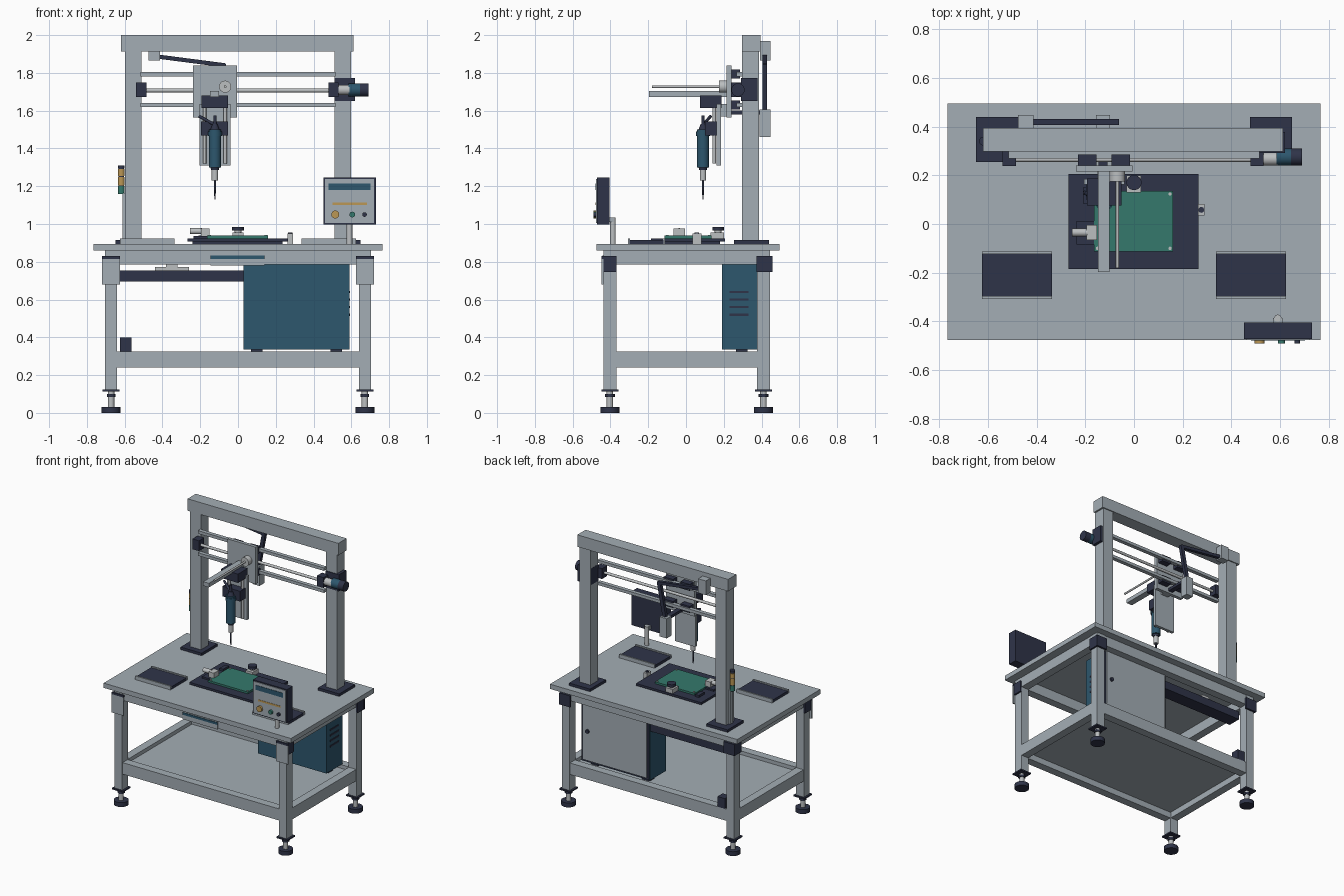
import bpy, bmesh, math
from mathutils import Vector, Matrix


def material(name, rgb):
    m = bpy.data.materials.new(name)
    m.diffuse_color = (*rgb, 1)
    return m


GREY = material("painted_grey", (0.37, 0.42, 0.46))
DARK = material("dark_navy", (0.028, 0.034, 0.066))
BLUE = material("steel_blue", (0.026, 0.095, 0.155))
GREEN = material("board_green", (0.035, 0.19, 0.15))
GOLD = material("amber", (0.50, 0.31, 0.09))
LIGHT = material("bare_metal", (0.50, 0.52, 0.53))


def add(name, bm, mat):
    me = bpy.data.meshes.new(name)
    bm.to_mesh(me)
    bm.free()
    me.materials.append(mat)
    ob = bpy.data.objects.new(name, me)
    bpy.context.collection.objects.link(ob)
    return ob


def box(name, x, y, z, mat):
    """Box from (min, max) ranges."""
    bm = bmesh.new()
    bmesh.ops.create_cube(bm, size=1)
    for v in bm.verts:
        v.co = [r[0] if c < 0 else r[1] for c, r in zip(v.co, (x, y, z))]
    return add(name, bm, mat)


def rod(name, a, b, r, mat, r2=None, seg=24):
    """Cylinder or cone between two points."""
    a, b = Vector(a), Vector(b)
    d = b - a
    bm = bmesh.new()
    bmesh.ops.create_cone(bm, cap_ends=True, segments=seg, radius1=r,
                          radius2=r if r2 is None else r2, depth=d.length)
    rot = Vector((0, 0, 1)).rotation_difference(d).to_matrix().to_4x4()
    bm.transform(Matrix.Translation((a + b) / 2) @ rot)
    for f in bm.faces:
        f.smooth = len(f.verts) == 4
    for e in bm.edges:
        e.smooth = all(f.smooth for f in e.link_faces)
    return add(name, bm, mat)


def bar(name, a, b, w, h, mat):
    """Rectangular link between two points in an xz plane."""
    a, b = Vector(a), Vector(b)
    d = b - a
    bm = bmesh.new()
    bmesh.ops.create_cube(bm, size=1)
    bm.transform(Matrix.Translation((a + b) / 2)
                 @ Matrix.Rotation(-math.atan2(d.z, d.x), 4, 'Y')
                 @ Matrix.Diagonal((d.length, w, h, 1)))
    return add(name, bm, mat)


def around(c, r):
    return (c - r, c + r)


# Table top, legs, levelling feet and corner brackets
box("table_top", (-0.765, 0.765), (-0.475, 0.495), (0.86, 0.895), GREY)
for sx in (-1, 1):
    for y0 in (-0.403, 0.41):
        x0 = sx * 0.672
        box("leg", around(x0, 0.032), around(y0, 0.034), (0.12, 0.86), GREY)
        box("foot_flange", around(x0, 0.045), around(y0, 0.045), (0.113, 0.123), DARK)
        rod("foot_stem", (x0, y0, 0.03), (x0, y0, 0.115), 0.017, LIGHT)
        rod("foot_nut", (x0, y0, 0.085), (x0, y0, 0.1), 0.026, DARK, seg=6)
        rod("foot_pad", (x0, y0, 0), (x0, y0, 0.032), 0.05, DARK)
        xs = sorted((sx * 0.704, sx * 0.716))
        box("side_bracket", xs, around(y0, 0.036), (0.745, 0.83), DARK)
        if y0 < 0:
            box("front_bracket", around(x0, 0.048), (-0.447, -0.437), (0.68, 0.815), GREY)
            box("front_bracket_cap", around(x0, 0.048), (-0.447, -0.436), (0.815, 0.83), DARK)
        else:
            box("rear_bracket", around(x0, 0.045), (0.444, 0.458), (0.745, 0.83), DARK)

# Upper and lower frame rails with the shelf panel
for z in ((0.785, 0.86), (0.24, 0.325)):
    for y0 in (-0.403, 0.41):
        box("long_rail", (-0.64, 0.64), around(y0, 0.03), z, GREY)
    for x0 in (-0.672, 0.672):
        box("short_rail", around(x0, 0.03), (-0.369, 0.376), z, GREY)
box("lower_shelf", (-0.645, 0.645), (-0.375, 0.382), (0.285, 0.298), GREY)
box("front_label", (-0.145, 0.14), (-0.438, -0.431), (0.78, 0.838), GREY)
box("front_label_stripe", (-0.145, 0.14), (-0.442, -0.436), (0.815, 0.832), BLUE)

# Control cabinet with rear door
box("cabinet", (0.03, 0.59), (0.19, 0.376), (0.335, 0.785), BLUE)
box("cabinet_seal", (0.035, 0.585), (0.374, 0.382), (0.34, 0.78), DARK)
box("cabinet_door", (0.05, 0.572), (0.38, 0.39), (0.352, 0.783), GREY)
rod("door_lock", (0.53, 0.388, 0.57), (0.53, 0.402, 0.57), 0.014, DARK)
for i in range(4):
    box("cabinet_vent", (0.589, 0.594), (0.23, 0.33), around(0.52 + i * 0.04, 0.006), DARK)
for x0 in (0.1, 0.52):
    box("cabinet_foot", around(x0, 0.03), (0.265, 0.325), (0.297, 0.336), DARK)

# Cable tray under the top and service box on the shelf
box("cable_tray", (-0.635, 0.03), (0.27, 0.37), (0.695, 0.755), DARK)
box("tray_module", (-0.44, -0.26), (0.29, 0.35), (0.755, 0.772), LIGHT)
box("tray_module_top", (-0.38, -0.32), (0.29, 0.35), (0.772, 0.786), LIGHT)
box("service_box", (-0.625, -0.565), (0.38, 0.44), (0.325, 0.40), DARK)

# Gantry columns, base plates and crossbeam
for sx in (-1, 1):
    box("gantry_column", around(sx * 0.555, 0.044), (0.297, 0.386), (0.91, 1.92), GREY)
    box("column_base", around(sx * 0.562, 0.086), (0.255, 0.44), (0.895, 0.914), DARK)
box("crossbeam", (-0.62, 0.612), (0.297, 0.394), (1.912, 2.0), GREY)

# Signal tower on the left column
box("tower_conduit", (-0.612, -0.598), (0.325, 0.355), (0.914, 1.165), GREY)
for z0, z1, m in ((1.16, 1.20, GREEN), (1.205, 1.25, GOLD), (1.255, 1.29, GOLD), (1.295, 1.31, DARK)):
    rod("tower_lamp", (-0.618, 0.34, z0), (-0.618, 0.34, z1), 0.018, m)
rod("tower_core", (-0.618, 0.34, 1.165), (-0.618, 0.34, 1.3), 0.015, DARK)

# Horizontal axis: guide rails, screw, bearings and motor
for z0 in (1.63, 1.793):
    box("guide_rail", (-0.515, 0.515), (0.268, 0.297), around(z0, 0.011), GREY)
    for x0 in (-0.192, -0.055):
        box("rail_slider", around(x0, 0.038), (0.236, 0.285), around(z0, 0.024), DARK)
rod("drive_screw", (-0.53, 0.265, 1.707), (0.56, 0.265, 1.707), 0.01, LIGHT)
for x0 in (-0.512, 0.505):
    box("screw_bearing", around(x0, 0.027), (0.238, 0.297), around(1.71, 0.038), DARK)
box("motor_mount", (0.51, 0.62), (0.292, 0.378), (1.65, 1.772), DARK)
rod("motor_coupling", (0.52, 0.267, 1.71), (0.59, 0.267, 1.71), 0.027, LIGHT)
rod("motor_body", (0.585, 0.275, 1.71), (0.65, 0.275, 1.71), 0.034, BLUE)
rod("motor_cap", (0.645, 0.275, 1.71), (0.69, 0.275, 1.71), 0.035, DARK)

# Carriage plate, cantilever arm and its screw
box("carriage_plate", (-0.238, -0.006), (0.215, 0.24), (1.565, 1.838), GREY)
box("cantilever_arm", (-0.147, -0.1), (-0.197, 0.216), (1.673, 1.703), GREY)
rod("arm_screw", (-0.068, -0.18, 1.727), (-0.068, 0.2, 1.727), 0.007, LIGHT)
rod("arm_coupling", (-0.068, 0.175, 1.727), (-0.068, 0.217, 1.727), 0.032, LIGHT)

# Vertical axis with tool holder
box("lift_head", (-0.193, -0.052), (0.075, 0.187), (1.615, 1.68), DARK)
box("lift_plate", (-0.205, -0.04), (0.162, 0.184), (1.31, 1.635), GREY)
box("lift_bridge", (-0.15, -0.09), (0.18, 0.218), (1.57, 1.635), GREY)
for x0 in (-0.177, -0.068):
    rod("lift_guide", (x0, 0.15, 1.32), (x0, 0.15, 1.63), 0.009, LIGHT)
box("tool_clamp", (-0.197, -0.053), (0.1, 0.163), (1.468, 1.543), DARK)

# Driver tool: revolved stack of sections, from bit to cable gland
for name, z0, z1, r0, r1, m in (
        ("bit_tip", 1.13, 1.18, 0.003, 0.005, DARK), ("bit", 1.18, 1.235, 0.006, 0.006, DARK),
        ("nozzle", 1.23, 1.285, 0.017, 0.017, LIGHT), ("tool_neck", 1.285, 1.31, 0.02, 0.026, DARK),
        ("tool_body", 1.30, 1.50, 0.032, 0.032, BLUE), ("tool_band", 1.465, 1.49, 0.036, 0.036, BLUE),
        ("tool_cap", 1.50, 1.53, 0.024, 0.012, DARK), ("tool_gland", 1.525, 1.575, 0.009, 0.009, DARK)):
    rod(name, (-0.122, 0.09, z0), (-0.122, 0.09, z1), r0, m, r1)
rod("tool_cable", (-0.122, 0.09, 1.525), (-0.205, 0.13, 1.57), 0.008, DARK)

# Folding cable chain behind the beam
box("chain_anchor", (-0.475, -0.412), (0.392, 0.447), (1.865, 1.97), GREY)
bar("chain_upper_link", (-0.43, 0.418, 1.887), (-0.068, 0.418, 1.84), 0.024, 0.022, DARK)
bar("chain_lower_link", (-0.075, 0.418, 1.848), (-0.125, 0.418, 1.59), 0.024, 0.026, DARK)
box("chain_box", (-0.155, -0.098), (0.39, 0.447), (1.46, 1.605), GREY)
box("chain_bracket", (-0.145, -0.108), (0.24, 0.392), (1.58, 1.6), DARK)

# Work fixture with board and three clamps
box("fixture_base", (-0.24, 0.235), (-0.16, 0.18), (0.895, 0.91), DARK)
box("fixture_plate", (-0.268, 0.264), (-0.185, 0.206), (0.908, 0.924), DARK)
box("circuit_board", (-0.165, 0.16), (-0.113, 0.136), (0.924, 0.938), GREEN)
for sx in (-0.15, 0.148):
    for y0 in (-0.1, 0.123):
        rod("board_pin", (sx, y0, 0.936), (sx, y0, 0.943), 0.007, LIGHT, seg=12)
box("rear_clamp_body", (-0.03, 0.028), (0.13, 0.2), (0.924, 0.955), LIGHT)
rod("rear_clamp_post", (0, 0.17, 0.95), (0, 0.17, 0.97), 0.018, LIGHT)
rod("rear_clamp_knob", (0, 0.17, 0.966), (0, 0.17, 0.985), 0.031, DARK)
box("left_clamp_base", (-0.235, -0.165), (-0.085, 0.012), (0.924, 0.936), DARK)
box("left_clamp_body", (-0.195, -0.152), (-0.065, -0.005), (0.93, 0.975), LIGHT)
rod("left_clamp_rod", (-0.255, -0.035, 0.962), (-0.19, -0.035, 0.962), 0.016, LIGHT)
box("left_clamp_stop", (-0.21, -0.18), (0.085, 0.15), (0.924, 0.94), DARK)
box("right_sensor", (0.262, 0.29), (0.035, 0.082), (0.895, 0.95), LIGHT)
rod("right_sensor_eye", (0.276, 0.058, 0.945), (0.276, 0.058, 0.956), 0.012, DARK)

# Parts trays with pale end strips
for sx in (-1, 1):
    xr = around(sx * 0.48, 0.144)
    box("parts_tray", xr, (-0.3, -0.12), (0.895, 0.914), DARK)
    for y0 in (-0.302, -0.118):
        box("tray_edge", xr, around(y0, 0.006), (0.895, 0.922), GREY)

# Operator panel on a post
rod("panel_post", (0.59, -0.387, 0.895), (0.59, -0.387, 1.035), 0.015, LIGHT)
box("panel_post_arm", (0.57, 0.61), (-0.408, -0.385), (1.01, 1.035), GREY)
box("panel_body", (0.452, 0.73), (-0.471, -0.404), (0.998, 1.245), DARK)
box("panel_face", (0.461, 0.721), (-0.476, -0.469), (1.006, 1.237), GREY)
box("panel_screen", (0.48, 0.702), (-0.479, -0.474), (1.18, 1.214), BLUE)
box("panel_trim", (0.5, 0.682), (-0.478, -0.474), (1.1, 1.113), GOLD)
for x0, r, m in ((0.515, 0.021, GOLD), (0.605, 0.015, GREEN), (0.67, 0.012, DARK)):
    rod("panel_button", (x0, -0.474, 1.05), (x0, -0.491, 1.05), r, m)
